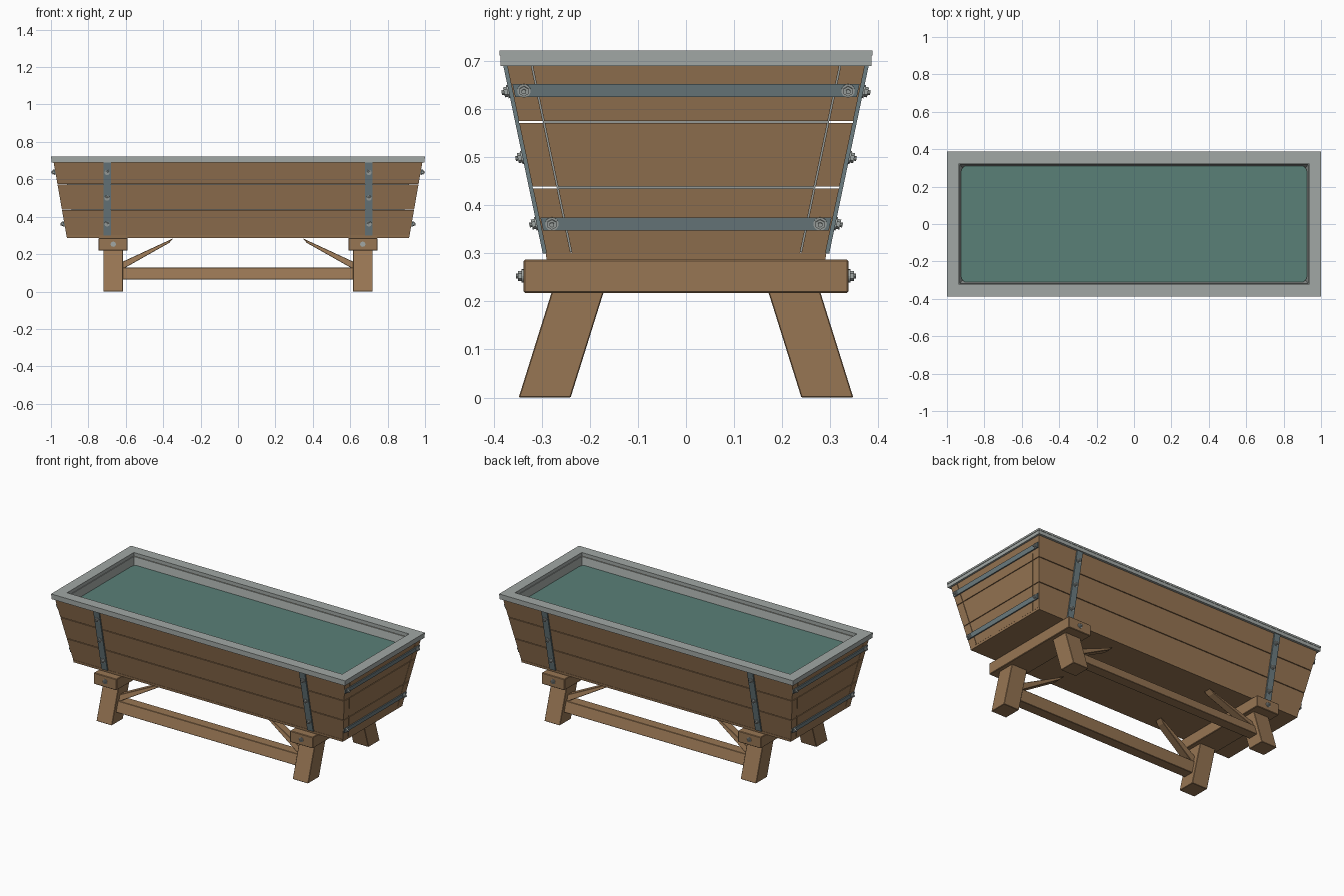
import bpy, bmesh, math
from mathutils import Vector

cube = bpy.data.objects.get("Cube")
if cube:
    bpy.data.objects.remove(cube, do_unlink=True)


def material(name, rgb):
    m = bpy.data.materials.new(name)
    col = [(c / 255) ** 2.2 for c in rgb] + [1]
    m.use_nodes = True
    m.diffuse_color = col
    m.node_tree.nodes["Principled BSDF"].inputs["Base Color"].default_value = col
    return m


wood = material("oak_wood", (150, 117, 84))
galvanized = material("galvanized_metal", (160, 166, 163))
iron = material("strap_iron", (108, 124, 128))
water_green = material("water_green", (90, 127, 119))


def finish(name, bm, mat, bevel=0):
    bmesh.ops.recalc_face_normals(bm, faces=bm.faces)
    mesh = bpy.data.meshes.new(name)
    bm.to_mesh(mesh)
    bm.free()
    mesh.materials.append(mat)
    ob = bpy.data.objects.new(name, mesh)
    bpy.context.collection.objects.link(ob)
    if bevel:
        mod = ob.modifiers.new("soft_edges", 'BEVEL')
        mod.width, mod.segments = bevel, 1
    return ob


def loft(name, rings, mat, closed=False, bevel=0):
    """Join rings of points with quads; cap the ends or close into a frame."""
    bm = bmesh.new()
    vs = [[bm.verts.new(p) for p in ring] for ring in rings]
    n = len(vs[0])
    pairs = list(zip(vs, vs[1:]))
    if closed:
        pairs.append((vs[-1], vs[0]))
    else:
        bm.faces.new(vs[0])
        bm.faces.new(vs[-1])
    for a, b in pairs:
        for i in range(n):
            j = (i + 1) % n
            bm.faces.new((a[i], a[j], b[j], b[i]))
    return finish(name, bm, mat, bevel)


def rect(x0, x1, y0, y1, z):
    return [(x0, y0, z), (x1, y0, z), (x1, y1, z), (x0, y1, z)]


def centred(hx, hy, z):
    return rect(-hx, hx, -hy, hy, z)


def bolt(name, pos, normal):
    """Round washer, hexagonal nut and a short thread end."""
    bm = bmesh.new()
    for sides, radius, top in ((16, .014, .004), (6, .0105, .011), (10, .005, .016)):
        made = bmesh.ops.create_cone(bm, cap_ends=True, segments=sides, radius1=radius,
                                     radius2=radius, depth=top)
        bmesh.ops.translate(bm, verts=made["verts"], vec=(0, 0, top / 2))
    ob = finish(name, bm, galvanized)
    ob.location = pos
    ob.rotation_euler = Vector(normal).to_track_quat('Z', 'Y').to_euler()


# Outward slope of the trough walls
SIDE_SLOPE, END_SLOPE, WALL = .21, .175, .05


def side_y(z):
    return .29 + SIDE_SLOPE * (z - .3)


def end_x(z):
    return .915 + END_SLOPE * (z - .287)


# Trough planks
for row, (lo, hi) in enumerate(((.3, .435), (.439, .571), (.575, .7)), 1):
    for s, tag in ((-1, "front"), (1, "back")):
        loft(f"{tag}_plank_{row}",
             [rect(-end_x(z), end_x(z), s * side_y(z), s * (side_y(z) - WALL), z)
              for z in (lo, hi)], wood)
    for s, tag in ((-1, "right"), (1, "left")):
        rings = []
        for z in (lo, hi):
            half = side_y(z) - WALL - .003
            rings.append(rect(s * end_x(z), s * (end_x(z) - WALL), -half, half, z))
        loft(f"{tag}_end_plank_{row}", rings, wood)
loft("bottom_board", [centred(.915, .29, .287), centred(.917, .292, .302)], wood)

# Metal liner, rim and water
loft("liner", [centred(end_x(z) - t, side_y(z) - t, z)
               for z, t in ((.7, .05), (.303, .05), (.303, .055), (.7, .055))],
     galvanized, closed=True)
loft("rim_skirt", [centred(.997, .386, .69), centred(.997, .386, .712),
                   centred(.936, .325, .712), centred(.936, .325, .69)],
     galvanized, closed=True)
loft("rim_plate", [centred(1, .388, .711), centred(1, .388, .722),
                   centred(.936, .324, .722), centred(.936, .324, .711)],
     galvanized, closed=True)
outline = []
for k, (sx, sy) in enumerate(((1, 1), (-1, 1), (-1, -1), (1, -1))):
    for step in range(5):
        a = (k + step / 4) * math.pi / 2
        outline.append((sx * .894 + .03 * math.cos(a), sy * .281 + .03 * math.sin(a)))
loft("water", [[(x, y, z) for x, y in outline] for z in (.62, .655)], water_green)

# Iron straps on the long sides
for sx, xt in ((-1, "right"), (1, "left")):
    for s, tag in ((-1, "front"), (1, "back")):
        loft(f"{tag}_{xt}_strap",
             [rect(sx * .68, sx * .72, s * side_y(z), s * (side_y(z) + .008), z)
              for z in (.3, .69)], iron)
        for z in (.362, .5, .637):
            bolt(f"{tag}_{xt}_strap_bolt", (sx * .7, s * (side_y(z) + .007), z),
                 (0, s, -SIDE_SLOPE))

# Iron straps across the ends
for s, tag in ((-1, "right"), (1, "left")):
    for lo, label in ((.348, "lower"), (.625, "upper")):
        rings = []
        for z in (lo, lo + .027):
            half = side_y(z) - .003
            rings.append(rect(s * end_x(z), s * (end_x(z) + .007), -half, half, z))
        loft(f"{tag}_{label}_end_strap", rings, iron)
        z = lo + .0135
        for sy in (-1, 1):
            bolt(f"{tag}_{label}_end_bolt",
                 (s * (end_x(z) + .006), sy * (side_y(z) - .024), z), (s, 0, -END_SLOPE))


# Stand: splayed legs, with rails and braces lying in the same leaning plane
def leg_y(z):
    return .294 - .313 * z


def leaning(name, profile, half, sx, sy, bevel=.002):
    loft(name, [[(sx * x, sy * (leg_y(z) + d), z) for x, z in profile]
                for d in (-half, half)], wood, bevel=bevel)


for sy, tag in ((-1, "front"), (1, "back")):
    for sx, xt in ((-1, "right"), (1, "left")):
        leaning(f"{tag}_{xt}_leg", [(.615, 0), (.72, 0), (.72, .222), (.615, .222)],
                .054, sx, sy)
        leaning(f"{tag}_{xt}_brace", [(.345, .285), (.368, .26), (.62, .118), (.62, .158)],
                .024, sx, sy)
        bolt(f"{tag}_{xt}_beam_bolt", (sx * .667, sy * .338, .253), (0, sy, 0))
    leaning(f"{tag}_rail", [(-.62, .065), (.62, .065), (.62, .128), (-.62, .128)],
            .032, 1, sy)
for sx, xt in ((-1, "right"), (1, "left")):
    loft(f"{xt}_cross_beam", [rect(sx * .59, sx * .745, -.338, .338, z)
                              for z in (.218, .287)], wood, bevel=.003)
